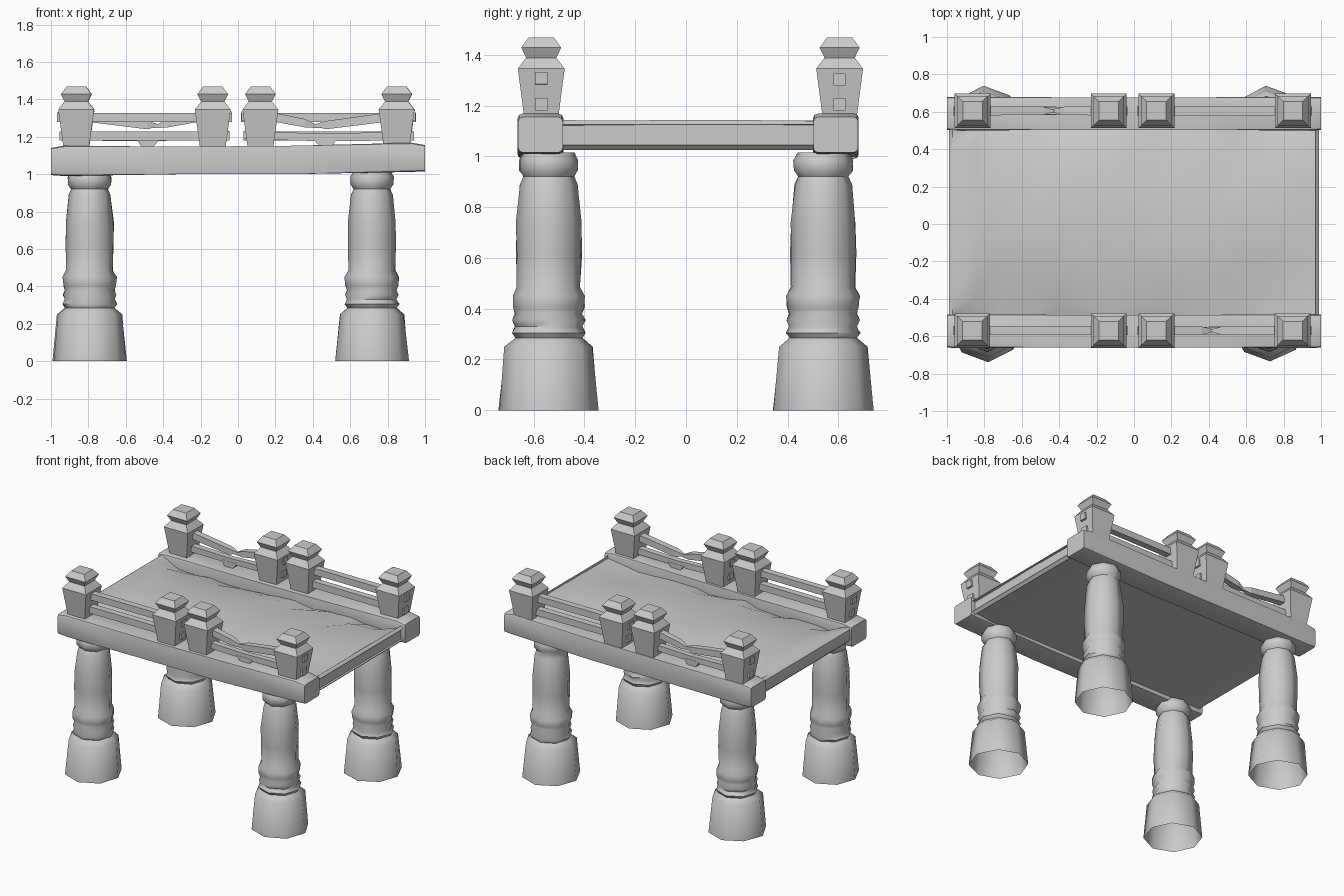
import bpy, bmesh, math, random
from mathutils import Matrix, Vector

random.seed(4)
if "Cube" in bpy.data.objects:
    bpy.data.objects.remove(bpy.data.objects["Cube"], do_unlink=True)

GREY = (0.6, 0.6, 0.6, 1)
stone = bpy.data.materials.new("grey stone")
stone.use_nodes = True
stone.diffuse_color = GREY
stone.node_tree.nodes["Principled BSDF"].inputs["Base Color"].default_value = GREY


def finish(name, bm, smooth=None):
    bmesh.ops.recalc_face_normals(bm, faces=bm.faces)
    mesh = bpy.data.meshes.new(name)
    bm.to_mesh(mesh)
    bm.free()
    mesh.materials.append(stone)
    ob = bpy.data.objects.new(name, mesh)
    bpy.context.collection.objects.link(ob)
    if smooth:
        bpy.ops.object.select_all(action='DESELECT')
        ob.select_set(True)
        bpy.context.view_layer.objects.active = ob
        bpy.ops.object.shade_smooth_by_angle(angle=math.radians(smooth))
    return ob


def loft(bm, rings, caps=True):
    loops = [[bm.verts.new(p) for p in ring] for ring in rings]
    n = len(loops[0])
    for a, b in zip(loops, loops[1:]):
        for i in range(n):
            j = (i + 1) % n
            bm.faces.new((a[i], a[j], b[j], b[i]))
    if caps:
        bm.faces.new(loops[0][::-1])
        bm.faces.new(loops[-1])


def square(half_x, half_y, z):
    return [(sx * half_x, sy * half_y, z) for sx, sy in ((-1, -1), (1, -1), (1, 1), (-1, 1))]


# Turned legs: worn octagonal columns, open underneath
LEG = [(.197, 0), (.174, .25), (.132, .285), (.146, .305), (.133, .33), (.144, .355),
       (.133, .38), (.142, .405), (.145, .45), (.126, .485), (.13, .62), (.129, .74),
       (.113, .89), (.1, .92), (.117, .945), (.117, .985), (.1, 1.015)]


def leg(name, x, y):
    bm = bmesh.new()
    rings = []
    for r, z in LEG:
        ring = []
        for i in range(8):
            a = math.tau * i / 8 + .06
            k = r * random.uniform(.97, 1.015)
            ring.append((x + k * math.cos(a), y + k * math.sin(a), z))
        rings.append(ring)
    loft(bm, rings, caps=False)
    finish(name, bm, 50)


for side, x in (("right", -.793), ("left", .716)):
    for end, y in (("front", -.54), ("back", .54)):
        leg(f"{end}_{side}_leg", x, y)


# Long side beams, slightly uneven along their length
def beam(name, y, turn):
    bm = bmesh.new()
    rings = []
    for x, low, high, w in ((-1, .995, 1.14, .088), (-.93, .99, 1.152, .09), (-.3, 1.0, 1.147, .087),
                            (.3, 1.0, 1.152, .087), (.93, 1.012, 1.168, .09), (1, 1.015, 1.155, .088)):
        rings.append([(x, y - w, low), (x, y + w, low), (x, y + w, high), (x, y - w, high)])
    loft(bm, rings)
    long_edges = [e for e in bm.edges if abs(e.verts[0].co.x - e.verts[1].co.x) > .01]
    bmesh.ops.bevel(bm, geom=long_edges, offset=.018, segments=2, profile=.5, affect='EDGES')
    finish(name, bm, 40)


beam("front_beam", -.573, 1)
beam("back_beam", .59, -1)

# Walkway slab: crowned middle, worn hollows beside the beams
bm = bmesh.new()
columns = 14
rows = (-.5, -.4, -.2, 0, .2, .4, .52)
rings = []
for c in range(columns + 1):
    x = -.97 + 1.94 * c / columns
    inner = 0 < c < columns
    top = []
    for y in rows:
        dip = (abs(y) / .5) ** 1.5 * random.uniform(.03, .085) if inner else 0
        slide = random.uniform(-.04, .04) if inner else 0
        top.append((x + slide, y, 1.143 - dip + random.uniform(-.006, 0)))
    rings.append(top + [(x, .52, 1.025), (x, -.5, 1.025)])
# rounded end lips
for x, index in ((-.99, 0), (.99, len(rings))):
    rings.insert(index, [(x, y, 1.125) for y in rows] + [(x, .52, 1.045), (x, -.5, 1.045)])
loft(bm, rings)
finish("walkway_slab", bm, 50)

# Railing posts with a flared body and a faceted cap
POST = [(.068, 1.14), (.096, 1.345), (.062, 1.388), (.082, 1.428), (.052, 1.468)]


def post(name, x, y):
    bm = bmesh.new()
    loft(bm, [square(h, h * .96, z) for h, z in POST])
    bmesh.ops.transform(bm, matrix=Matrix.Translation((x, y, 0)), verts=bm.verts)
    finish(name, bm)


# Rail bars from tapered square sections: (x, z, half height)
def bar(name, sections, y, turn, shift):
    bm = bmesh.new()
    loft(bm, [[(x, -w, z - w), (x, w, z - w), (x, w, z + w), (x, -w, z + w)] for x, z, w in sections])
    place = Matrix.Translation((shift, y, 0)) @ Matrix.Rotation(turn, 4, 'Z')
    bmesh.ops.transform(bm, matrix=place, verts=bm.verts)
    finish(name, bm)


# Broken wedge hanging under the lower rail
def wedge(name, y, turn, shift):
    bm = bmesh.new()
    loft(bm, [[(x + s * h, t * .022, z) for s, t in ((-1, -1), (1, -1), (1, 1), (-1, 1))]
              for x, h, z in ((.47, .03, 1.145), (.465, .065, 1.19))])
    place = Matrix.Translation((shift, y, 0)) @ Matrix.Rotation(turn, 4, 'Z')
    bmesh.ops.transform(bm, matrix=place, verts=bm.verts)
    finish(name, bm)


# The back railing is the front one turned half round
for side, y, turn, shift in (("front", -.57, 0, 0), ("back", .605, math.pi, -.015)):
    flip = 1 if turn == 0 else -1
    for i, x in enumerate((-.865, -.135, .12, .848)):
        post(f"{side}_railing_post_{i + 1}", x * flip + shift, y)
    whole = [("upper_rail", 1.303, -.968, -.032), ("lower_rail", 1.205, -.955, -.045)]
    for part, z, a, b in whole:
        bar(f"{side}_{part}", [(a, z, .024), (b, z, .024)], y, turn, shift)
    bar(f"{side}_broken_upper_rail_inner",
        [(.02, 1.31, .024), (.2, 1.303, .024), (.36, 1.272, .022), (.44, 1.25, .004)], y, turn, shift)
    bar(f"{side}_broken_upper_rail_outer",
        [(.41, 1.262, .005), (.47, 1.262, .022), (.76, 1.3, .024), (.95, 1.308, .024)], y, turn, shift)
    bar(f"{side}_cracked_lower_rail",
        [(.03, 1.21, .022), (.46, 1.196, .02), (.94, 1.205, .024)], y, turn, shift)
    wedge(f"{side}_rail_wedge", y, turn, shift)
